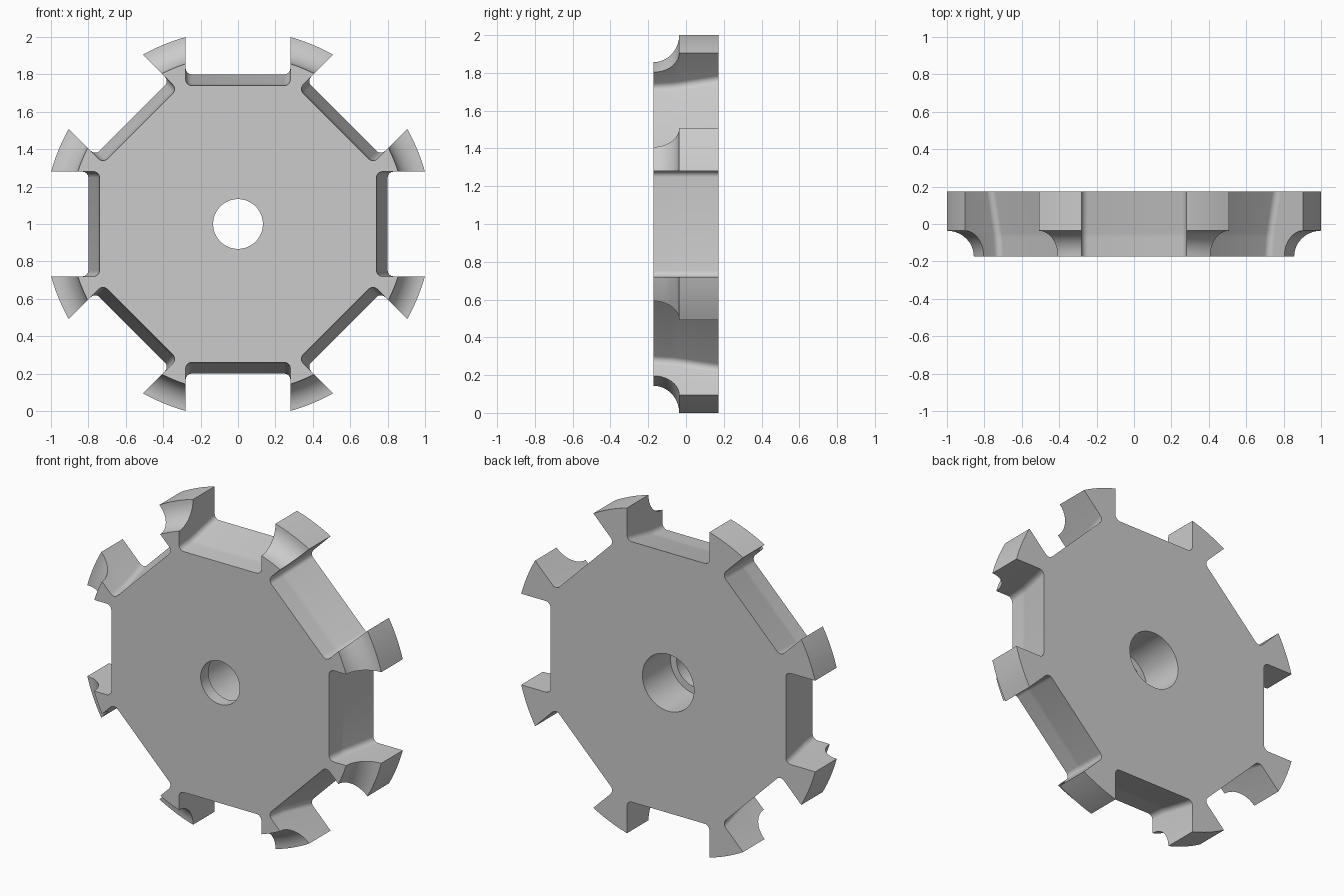
import bpy
import bmesh
from math import sin, cos, pi, asin, sqrt
from mathutils import Matrix, Vector

if "Cube" in bpy.data.objects:
    bpy.data.objects.remove(bpy.data.objects["Cube"])

HALF = 0.173        # half thickness
OUTER = 1.038       # tooth tip radius
COVE = 0.137        # radius of the scooped front tip
SLOT = 0.28         # half width of a slot
FILLET = 0.033
TEETH = 8
STEP = 2 * pi / TEETH

metal = bpy.data.materials.new("plain_grey")
metal.use_nodes = True
grey = (0.6, 0.6, 0.6, 1)
metal.diffuse_color = grey
metal.node_tree.nodes["Principled BSDF"].inputs["Base Color"].default_value = grey


def floor_height(y):
    """Slot floor: nearly level in front, then rising to the back."""
    kink = -0.06
    if y < kink:
        return 0.74 + 0.01 * (y + HALF) / (kink + HALF)
    return 0.75 + 0.05 * (y - kink) / (HALF - kink)


def outline(radius, y):
    """Toothed outline at one depth, slot by slot."""
    floor, top = floor_height(y), sqrt(radius ** 2 - SLOT ** 2)
    right = []
    for i in range(7):
        a = pi / 2 * i / 6
        right.append((SLOT - FILLET + FILLET * sin(a), floor + FILLET - FILLET * cos(a)))
    right.append((SLOT, top))
    sector = [(-u, v) for u, v in reversed(right)] + right
    start = asin(SLOT / radius)
    for i in range(1, 8):
        a = start + (STEP - 2 * start) * i / 8
        sector.append((radius * sin(a), radius * cos(a)))
    points = []
    for k in range(TEETH):
        turn = Matrix.Rotation(-k * STEP, 2)
        for p in sector:
            q = turn @ Vector(p)
            points.append((q.x, y, 1 + q.y))
    return points


def circle(radius, y, n=64):
    return [(radius * sin(2 * pi * i / n), y, 1 + radius * cos(2 * pi * i / n))
            for i in range(n)]


def loft(bm, loops):
    """Skin a row of equal loops; return the first and last rings."""
    rings = [[bm.verts.new(p) for p in loop] for loop in loops]
    for a, b in zip(rings, rings[1:]):
        for i in range(len(a)):
            j = (i + 1) % len(a)
            bm.faces.new((a[i], a[j], b[j], b[i]))
    return rings[0], rings[-1]


def cap(bm, *rings):
    edges = [bm.edges.get((r[i - 1], r[i])) for r in rings for i in range(len(r))]
    bmesh.ops.triangle_fill(bm, use_beauty=True, use_dissolve=False, edges=edges)


bm = bmesh.new()

# Toothed rim with scooped front tips
levels = [(OUTER - COVE * cos(pi / 2 * i / 10), -HALF + COVE * sin(pi / 2 * i / 10))
          for i in range(11)]
levels += [(OUTER, 0.02), (OUTER, HALF)]
rim_front, rim_back = loft(bm, [outline(r, y) for r, y in levels])

# Stepped centre bore, wider at the back
ledge = -HALF + 0.075
bore_front, bore_back = loft(bm, [circle(0.133, -HALF), circle(0.133, ledge),
                                  circle(0.175, ledge), circle(0.175, HALF)])

# Flat front and back faces
cap(bm, rim_front, bore_front)
cap(bm, rim_back, bore_back)
bmesh.ops.recalc_face_normals(bm, faces=bm.faces)

mesh = bpy.data.meshes.new("toothed_wheel")
bm.to_mesh(mesh)
bm.free()
mesh.materials.append(metal)
wheel = bpy.data.objects.new("toothed_wheel", mesh)
bpy.context.collection.objects.link(wheel)

bpy.ops.object.select_all(action="DESELECT")
wheel.select_set(True)
bpy.context.view_layer.objects.active = wheel
bpy.ops.object.shade_smooth_by_angle(angle=pi / 6)
